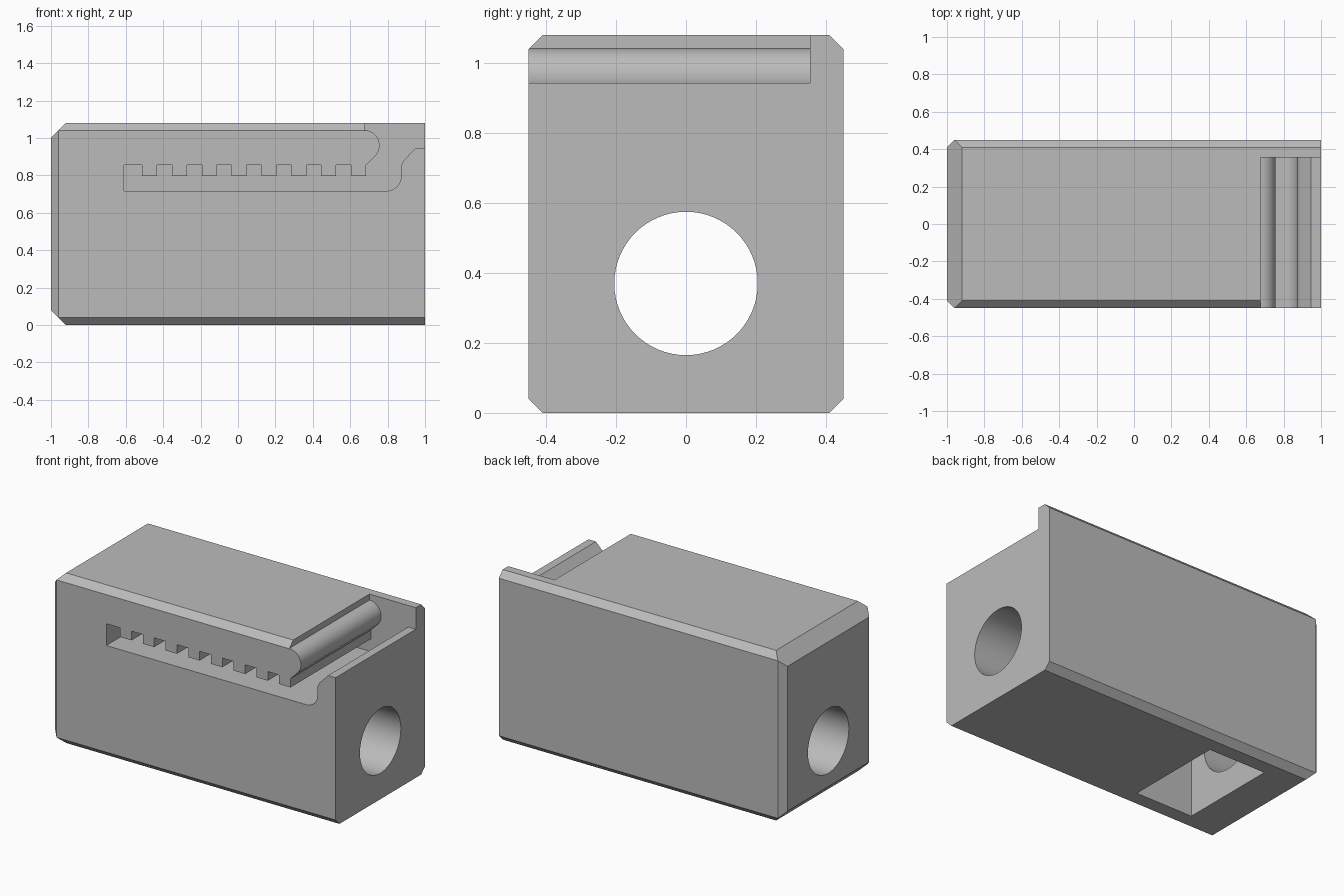
import bpy, bmesh
from math import radians, cos, sin
from mathutils import Vector, Matrix

cube = bpy.data.objects.get("Cube")
if cube:
    bpy.data.objects.remove(cube)

grey = bpy.data.materials.new("plain grey")
grey.use_nodes = True
colour = (0.5, 0.5, 0.5, 1)
grey.diffuse_color = colour
grey.node_tree.nodes["Principled BSDF"].inputs["Base Color"].default_value = colour

HALF_Y, TOP = 0.45, 1.08


def make_object(name, bm, helper=False):
    bmesh.ops.recalc_face_normals(bm, faces=bm.faces)
    mesh = bpy.data.meshes.new(name)
    bm.to_mesh(mesh)
    bm.free()
    mesh.materials.append(grey)
    obj = bpy.data.objects.new(name, mesh)
    bpy.context.collection.objects.link(obj)
    obj.hide_render = helper
    return obj


def box(lo, hi):
    lo, hi = Vector(lo), Vector(hi)
    bm = bmesh.new()
    bmesh.ops.create_cube(bm, size=1, matrix=Matrix.Translation((lo + hi) / 2)
                          @ Matrix.Diagonal((hi - lo).to_4d()))
    return bm


def arc(cx, cz, r, start, end, steps=12):
    angles = [radians(start + (end - start) * i / steps) for i in range(steps + 1)]
    return [(cx + r * cos(a), cz + r * sin(a)) for a in angles]


# Block with bevelled long edges and a bevelled left-hand end
bm = box((-1, -HALF_Y, 0), (1, HALF_Y, TOP))
mid = TOP / 2


def cut_edge(corner, normal):
    geom = bm.verts[:] + bm.edges[:] + bm.faces[:]
    cut = bmesh.ops.bisect_plane(bm, geom=geom, plane_co=corner, plane_no=normal,
                                 clear_outer=True, dist=1e-6)
    rim = [e for e in cut["geom_cut"] if isinstance(e, bmesh.types.BMEdge)]
    bmesh.ops.contextual_create(bm, geom=rim)


for s in (-1, 1):
    for t in (-1, 1):
        cut_edge((0, s * (HALF_Y - 0.04), mid + t * mid), (0, s, t))
    cut_edge((-0.96, s * HALF_Y, mid), (-1, s, 0))
    cut_edge((-0.92, 0, mid + s * mid), (-1, 0, s))
block = make_object("block", bm)

# Toothed slot with a rounded lip, opening at the top right
profile = [(-0.61, 0.717)]
profile += arc(0.795, 0.794, 0.077, -90, 0)
profile += arc(0.947, 0.835, 0.075, 180, 135, 6)
profile += [(0.947, 0.943), (1.1, 0.943), (1.1, 1.2), (0.675, 1.2)]
profile += arc(0.675, 0.96, 0.082, 90, -45, 20)
profile += [(0.684, 0.853)]
for k in reversed(range(8)):
    left = -0.513 + 0.1596 * k
    right = left + 0.08
    profile += [(right, 0.797), (left, 0.797), (left, 0.855)]
    if k:
        profile.append((left - 0.0796, 0.855))
profile.append((-0.61, 0.855))
bm = bmesh.new()
face = bm.faces.new([bm.verts.new((x, -0.6, z)) for x, z in profile])
side = bmesh.ops.extrude_face_region(bm, geom=[face])["geom"]
bmesh.ops.translate(bm, vec=(0, 0.955, 0),
                    verts=[v for v in side if isinstance(v, bmesh.types.BMVert)])
slot = make_object("slot_cutter", bm, True)

# Bore running the whole length
bm = bmesh.new()
bmesh.ops.create_cone(bm, cap_ends=True, segments=64, radius1=0.205, radius2=0.205,
                      depth=2.4, matrix=Matrix.Translation((0, 0, 0.37))
                      @ Matrix.Rotation(radians(90), 4, "Y"))
bore = make_object("bore_cutter", bm, True)

# Square pocket in the underside, crossing the bore
pocket = make_object("pocket_cutter", box((-0.69, -0.32, -0.2), (-0.29, 0.32, 0.64)), True)

bpy.context.view_layer.objects.active = block
for cutter in (slot, bore, pocket):
    mod = block.modifiers.new(cutter.name, "BOOLEAN")
    mod.operation, mod.solver, mod.object = "DIFFERENCE", "EXACT", cutter
    bpy.ops.object.modifier_apply(modifier=mod.name)
    bpy.data.objects.remove(cutter)

# Smooth curves, crisp edges
bpy.ops.object.select_all(action="DESELECT")
block.select_set(True)
bpy.ops.object.shade_smooth_by_angle(angle=radians(25))
weighted = block.modifiers.new("even_shading", "WEIGHTED_NORMAL")
weighted.keep_sharp = True
